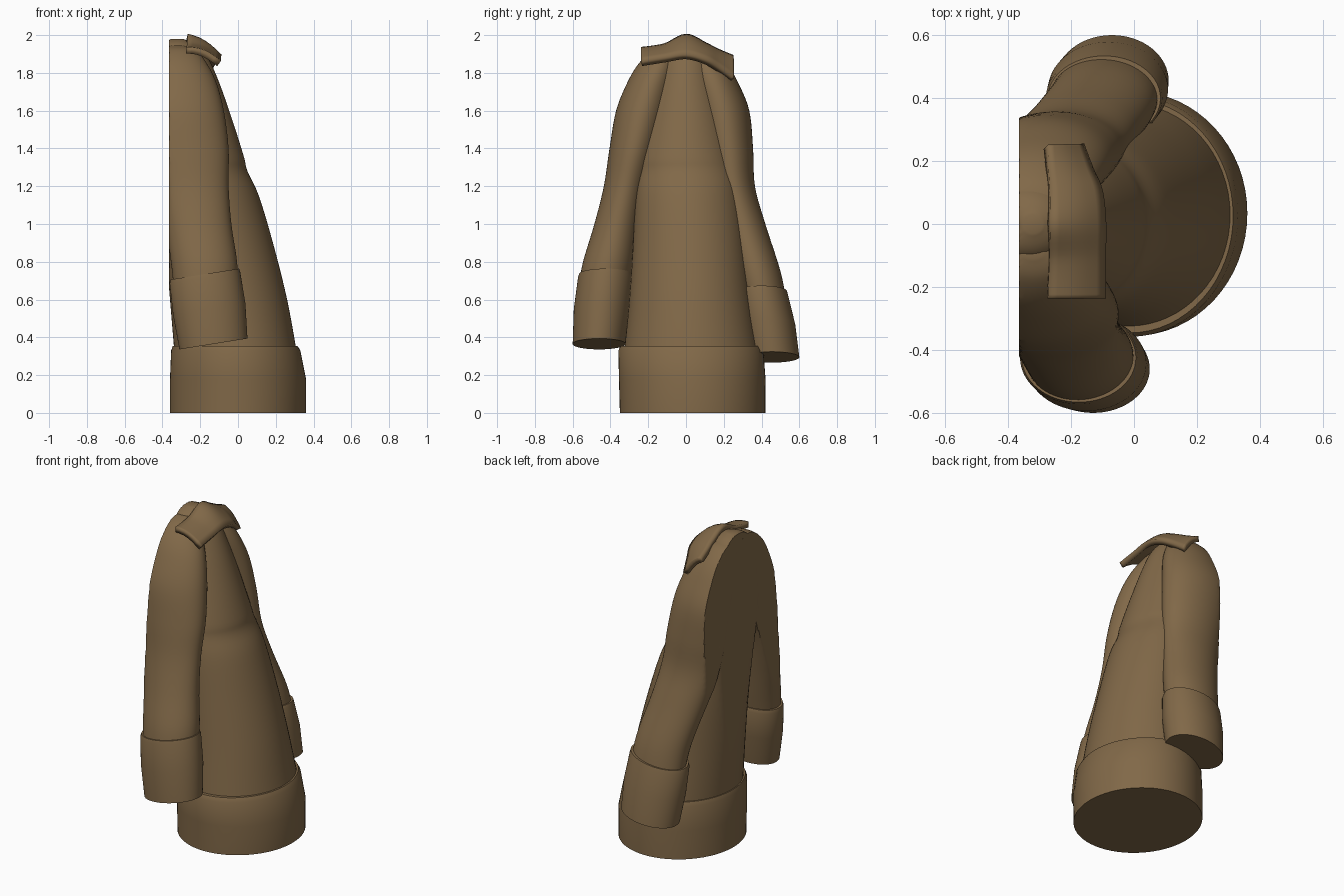
import bpy, bmesh, math
from mathutils import Vector

if "Cube" in bpy.data.objects:
    bpy.data.objects.remove(bpy.data.objects["Cube"])

BACK = -0.365          # flat plane the garment is cut along
SEG = 64
cloth = bpy.data.materials.new("brown_cloth")
cloth.diffuse_color = (0.22, 0.14, 0.065, 1)
cloth.use_nodes = True
cloth.node_tree.nodes["Principled BSDF"].inputs["Base Color"].default_value = cloth.diffuse_color


def finish(name, bm, angle=35):
    bmesh.ops.recalc_face_normals(bm, faces=bm.faces)
    mesh = bpy.data.meshes.new(name)
    bm.to_mesh(mesh)
    bm.free()
    ob = bpy.data.objects.new(name, mesh)
    bpy.context.collection.objects.link(ob)
    mesh.materials.append(cloth)
    bpy.ops.object.select_all(action='DESELECT')
    ob.select_set(True)
    bpy.context.view_layer.objects.active = ob
    bpy.ops.object.shade_smooth_by_angle(angle=math.radians(angle))
    return ob


def spline(rows, steps):
    """Catmull-Rom through rows of numbers."""
    out = []
    for i in range(len(rows) - 1):
        a, b = rows[max(i - 1, 0)], rows[i]
        c, d = rows[i + 1], rows[min(i + 2, len(rows) - 1)]
        for s in range(steps):
            t = s / steps
            out.append([0.5 * (2*q + (r-p)*t + (2*p-5*q+4*r-w)*t*t + (3*q-p-3*r+w)*t**3)
                        for p, q, r, w in zip(a, b, c, d)])
    return out + [list(rows[-1])]


def loft(name, rows, steps=1, slope=0.0):
    """Stacked ellipses: (z, x centre, x radius, y centre, y radius)."""
    bm = bmesh.new()
    rings = []
    for z, cx, rx, cy, ry in (spline(rows, steps) if steps > 1 else rows):
        ring = []
        for k in range(SEG):
            a = 2 * math.pi * k / SEG
            dx = rx * math.cos(a)
            ring.append(bm.verts.new((max(cx + dx, BACK), cy + ry * math.sin(a), z + slope * dx)))
        rings.append(ring)
    for lo, hi in zip(rings, rings[1:]):
        for k in range(SEG):
            n = (k + 1) % SEG
            bm.faces.new((lo[k], lo[n], hi[n], hi[k]))
    bm.faces.new(rings[0])
    bm.faces.new(rings[-1])
    return finish(name, bm)


# Robe body, leaning into the back plane, with a chest fold at z = 1.3
loft("robe_body", [
    (0.30, -0.01, 0.325, 0.03, 0.36),
    (0.60, -0.05, 0.31, 0.025, 0.325),
    (0.90, -0.10, 0.285, 0.02, 0.30),
    (1.15, -0.15, 0.26, 0.01, 0.28),
    (1.28, -0.19, 0.24, 0.005, 0.265),
    (1.36, -0.21, 0.24, 0.0, 0.255),
    (1.55, -0.27, 0.24, 0.0, 0.225),
    (1.75, -0.32, 0.22, 0.0, 0.18),
    (1.88, -0.33, 0.17, 0.0, 0.14),
    (1.95, -0.33, 0.10, 0.0, 0.09),
    (1.98, -0.32, 0.03, 0.0, 0.03)], steps=5)

# Wide hem band
loft("hem_band", [
    (0.0, 0.0, 0.36, 0.035, 0.385),
    (0.18, 0.0, 0.36, 0.033, 0.388),
    (0.33, -0.012, 0.342, 0.026, 0.384),
    (0.355, -0.015, 0.33, 0.026, 0.372),
    (0.355, -0.015, 0.29, 0.026, 0.31)])

# Sleeves share the shoulder shape but hang differently
for name, rows in (("near", [
        (0.66, -0.17, 0.17, -0.435, 0.135),
        (0.80, -0.18, 0.175, -0.41, 0.135),
        (1.00, -0.21, 0.175, -0.365, 0.12),
        (1.20, -0.24, 0.19, -0.32, 0.115),
        (1.40, -0.27, 0.22, -0.275, 0.13)]), ("far", [
        (0.57, -0.09, 0.17, 0.415, 0.12),
        (0.75, -0.11, 0.175, 0.375, 0.125),
        (1.00, -0.17, 0.18, 0.30, 0.12),
        (1.20, -0.22, 0.195, 0.25, 0.115),
        (1.40, -0.26, 0.215, 0.225, 0.13)])):
    side, trim = (-1, 0.0) if name == "near" else (1, 0.035)
    shoulder = [(1.60, -0.30, 0.225, 0.23, 0.14), (1.75, -0.31, 0.195, 0.185, 0.125),
                (1.85, -0.32, 0.155, 0.145, 0.105), (1.92, -0.32, 0.10, 0.105, 0.07),
                (1.945, -0.32, 0.03, 0.09, 0.02)]
    rows += [(z, cx, rx, side * (cy - trim), ry) for z, cx, rx, cy, ry in shoulder]
    loft(name + "_sleeve", rows, steps=5)

# Turned-back cuffs: z bottom, z top, bottom ellipse, top ellipse
for name, z0, z1, b, t in (
        ("near_cuff", 0.365, 0.735, (-0.13, 0.18, -0.46, 0.14), (-0.175, 0.187, -0.425, 0.147)),
        ("far_cuff", 0.295, 0.645, (-0.07, 0.18, 0.455, 0.145), (-0.095, 0.185, 0.40, 0.14))):
    mid = [(p + q) / 2 + d for p, q, d in zip(b, t, (0, 0.008, 0, 0.008))]
    lip = (t[0], t[1] - 0.03, t[2], t[3] - 0.03)
    loft(name, [(z0, *b), ((z0 + z1) / 2, *mid), (z1 - 0.02, *t), (z1, t[0], t[1] - 0.006, t[2], t[3] - 0.006),
                (z1, *lip)], slope=0.16)

# Draped collar strip: (y, inner x, inner z, outer x, outer z)
collar = spline([
    (-0.235, -0.275, 1.92, -0.10, 1.85),
    (-0.11, -0.27, 1.94, -0.10, 1.87),
    (0.0, -0.27, 1.99, -0.10, 1.885),
    (0.10, -0.27, 1.945, -0.11, 1.86),
    (0.17, -0.275, 1.91, -0.14, 1.82),
    (0.245, -0.28, 1.88, -0.17, 1.765)], 6)
bm = bmesh.new()
grid = []
for y, xi, zi, xo, zo in collar:
    row = []
    for j in range(7):
        f = j / 6
        bulge = 0.02 * math.sin(math.pi * f)
        row.append(bm.verts.new(Vector((xi + (xo - xi) * f, y, zi + (zo - zi) * f + bulge))))
    grid.append(row)
for a, b in zip(grid, grid[1:]):
    for j in range(6):
        bm.faces.new((a[j], a[j + 1], b[j + 1], b[j]))
ob = finish("collar", bm, 50)
solid = ob.modifiers.new("thickness", 'SOLIDIFY')
solid.thickness = 0.035
solid.offset = 0
